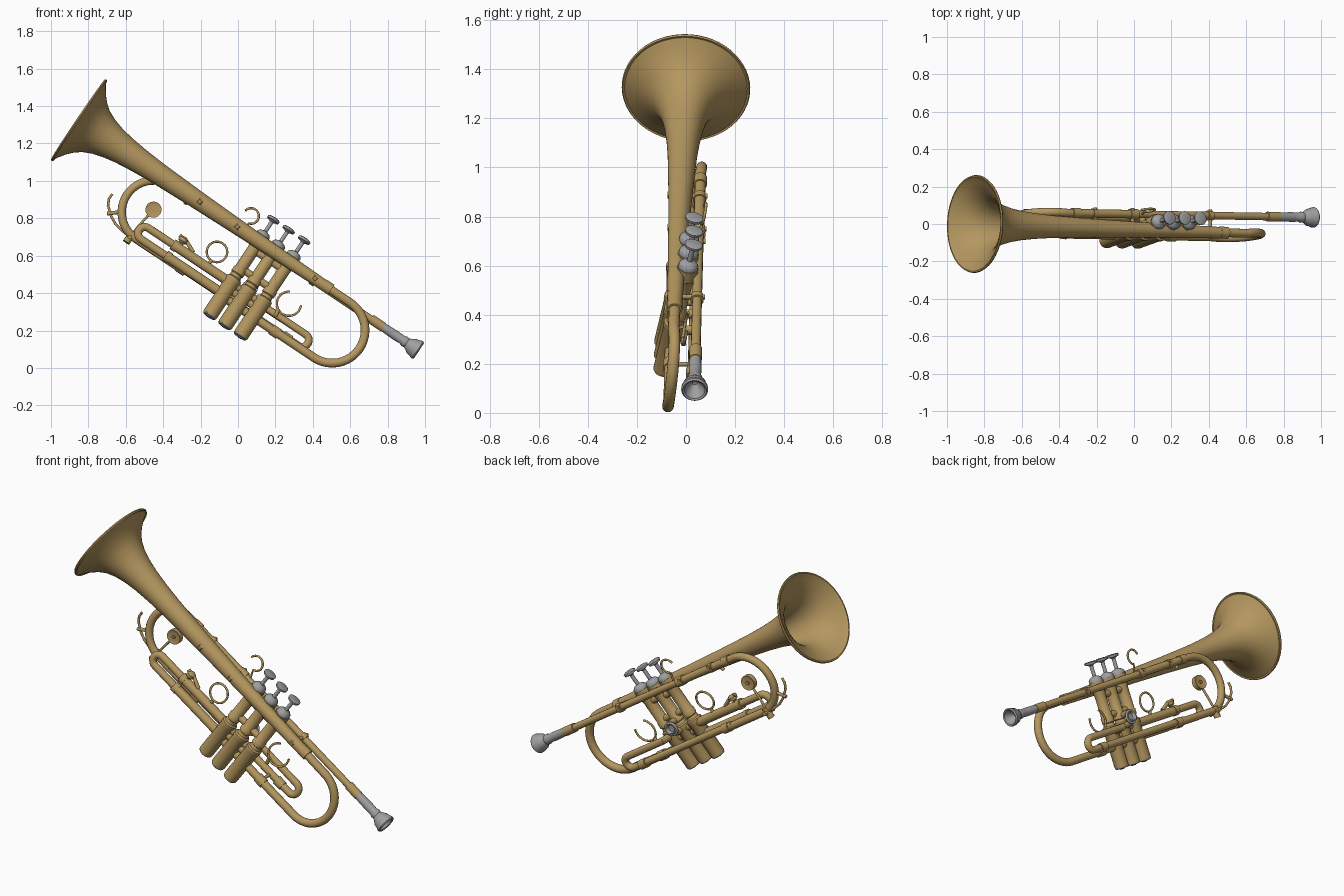
import bpy, bmesh, math
from mathutils import Vector

if "Cube" in bpy.data.objects:
    bpy.data.objects.remove(bpy.data.objects["Cube"], do_unlink=True)


def material(name, rgb):
    m = bpy.data.materials.new(name)
    m.use_nodes = True
    m.diffuse_color = (*rgb, 1)
    bsdf = next(n for n in m.node_tree.nodes if n.type == 'BSDF_PRINCIPLED')
    bsdf.inputs["Base Color"].default_value = (*rgb, 1)
    return m


BRASS = material("brass", (0.46, 0.31, 0.115))
SILVER = material("silver", (0.35, 0.35, 0.36))

# Instrument frame: s runs from bell to mouthpiece, u is up, v goes to the back
ORIGIN = Vector((-0.85, 0, 1.325))
A = Vector((0.832, -0.015, -0.554))
U = Vector((0.554, 0.2, 0.832))
V = Vector((0, 1, 0))
parts = []


def P(s, u, v):
    return ORIGIN + A * s + U * u + V * v


def register(name, data, mat):
    ob = bpy.data.objects.new(name, data)
    bpy.context.scene.collection.objects.link(ob)
    data.materials.append(mat)
    parts.append(ob)
    return ob


def lathe(name, base, axis, profile, mat=BRASS, seg=28):
    """Turn a (radius, distance) profile around an axis."""
    rot = axis.to_track_quat('Z', 'Y')
    bm = bmesh.new()
    rings = []
    for r, t in profile:
        rings.append([bm.verts.new(base + rot @ Vector((
            r * math.cos(math.tau * i / seg), r * math.sin(math.tau * i / seg), t)))
            for i in range(seg)])
    for a, b in zip(rings, rings[1:]):
        for i in range(seg):
            j = (i + 1) % seg
            bm.faces.new((a[i], a[j], b[j], b[i]))
    bmesh.ops.remove_doubles(bm, verts=bm.verts, dist=1e-5)
    bmesh.ops.recalc_face_normals(bm, faces=bm.faces)
    me = bpy.data.meshes.new(name)
    bm.to_mesh(me)
    bm.free()
    return register(name, me, mat)


def rod(name, a, b, r, mat=BRASS):
    d = b - a
    return lathe(name, a, d, [(0, 0), (r, 0), (r, d.length), (0, d.length)], mat, 20)


def tube(name, pts, r, mat=BRASS, closed=False):
    cu = bpy.data.curves.new(name, 'CURVE')
    cu.dimensions = '3D'
    cu.bevel_depth = r
    cu.bevel_resolution = 5
    cu.use_fill_caps = True
    sp = cu.splines.new('POLY')
    sp.points.add(len(pts) - 1)
    for p, q in zip(sp.points, pts):
        p.co = (*q, 1)
    sp.use_cyclic_u = closed
    return register(name, cu, mat)


def arc(s, u, r, a0, a1, v0, v1, n=24):
    out = []
    for i in range(n + 1):
        f = i / n
        a = math.radians(a0 + (a1 - a0) * f)
        out.append(P(s + r * math.cos(a), u + r * math.sin(a), v0 + (v1 - v0) * f))
    return out


def sleeve(name, s, u, v, length, r, mat=BRASS):
    return rod(name, P(s - length / 2, u, v), P(s + length / 2, u, v), r, mat)


# Bell: thin flared wall, outside then inside
flare = [(0.03, 1.6), (0.036, 1.3), (0.043, 1.0), (0.05, 0.75), (0.06, 0.5),
         (0.068, 0.39), (0.079, 0.29), (0.092, 0.22), (0.109, 0.16), (0.132, 0.11),
         (0.16, 0.073), (0.195, 0.042), (0.228, 0.019), (0.25, 0.006)]
rim = [(0.258, 0.008), (0.262, 0.001), (0.259, -0.006), (0.252, -0.006)]
inner = [(r - 0.006, t - 0.005) for r, t in reversed(flare[2:])]
bell_end = P(1.75, -0.01, -0.023)
lathe("bell", ORIGIN, bell_end - ORIGIN, flare + rim + inner + [(0, 0.99)], seg=56)

# Bow behind the valves, from the bell tail to the first valve
tube("bell_bow", [P(1.58, -0.008, -0.02)] + arc(1.75, -0.185, 0.176, 90, -90, -0.022, 0.03)
     + [P(1.17, -0.36, 0.03)], 0.0235)
sleeve("bow_upper_ferrule", 1.6, -0.008, -0.021, 0.05, 0.032)
sleeve("bow_lower_ferrule", 1.5, -0.361, 0.03, 0.05, 0.029)

# Leadpipe, tuning crook and lower return tubes
LV, RV = 0.072, 0.122
tube("leadpipe", [P(2.0, -0.02, LV), P(1.0, -0.02, LV)], 0.02)
tube("tuning_slide", [P(1.05, -0.02, LV)] + arc(0.605, -0.19, 0.17, 90, 270, LV, RV)
     + [P(0.9, -0.36, RV)], 0.0225)
tube("return_loop", [P(0.85, -0.355, RV)] + arc(1.645, -0.318, 0.036, -90, 90, RV, RV, 14)
     + [P(1.36, -0.282, RV), P(1.36, -0.282, 0.03)], 0.021)
for s, u, v in ((0.66, -0.02, LV), (1.03, -0.02, LV), (0.9, -0.358, RV), (1.57, -0.355, RV)):
    sleeve("tube_ferrule", s, u, v, 0.05, 0.0275)
sleeve("mouthpiece_receiver", 1.93, -0.02, LV, 0.08, 0.026)

# Long valve slide on the bell side
SV = 0.03
tube("third_slide", [P(1.36, -0.275, SV)] + arc(0.63, -0.311, 0.036, 90, 270, SV, SV, 14)
     + [P(1.2, -0.347, SV)], 0.0215)
for u in (-0.275, -0.347):
    sleeve("third_slide_outer", 0.97, u, SV, 0.34, 0.0265)
    sleeve("third_slide_ferrule", 0.8, u, SV, 0.03, 0.03)
tube("finger_ring", arc(1.005, -0.178, 0.055, 0, 345, SV, SV, 24), 0.006, closed=True)
rod("finger_ring_post", P(1.005, -0.26, SV), P(1.005, -0.233, SV), 0.01)

# Mouthpiece: shank, cup and hollow rim
lathe("mouthpiece", P(1.95, -0.02, LV), A, [
    (0, 0), (0.023, 0), (0.026, 0.1), (0.024, 0.14), (0.03, 0.155), (0.027, 0.17),
    (0.036, 0.185), (0.046, 0.2), (0.049, 0.22), (0.054, 0.228), (0.055, 0.24),
    (0.049, 0.247), (0.042, 0.243), (0.034, 0.22), (0.01, 0.19), (0, 0.188)], SILVER, 32)

# Valves: casing, caps, stem, button
VV = 0.024
casing = [(0, 0), (0.04, 0), (0.042, 0.01), (0.042, 0.215), (0.045, 0.22), (0.045, 0.24),
          (0.035, 0.247), (0.031, 0.265), (0.037, 0.27), (0.037, 0.3), (0.033, 0.305),
          (0.033, 0.43), (0.037, 0.46), (0.044, 0.465), (0.044, 0.515), (0, 0.515)]
top = [(0, 0.515), (0.04, 0.515), (0.04, 0.53), (0.03, 0.542), (0.014, 0.548), (0.011, 0.55),
       (0.011, 0.61), (0.02, 0.616), (0.035, 0.62), (0.037, 0.632), (0.03, 0.636), (0, 0.633)]
VALVES = (1.16, 1.258, 1.358)
for s in VALVES:
    base = P(s, -0.482, VV)
    lathe("valve_casing", base, U, casing)
    lathe("valve_piston_top", base, U, top, SILVER)
    lathe("valve_bottom_cap", base, U,
          [(0, -0.012), (0.012, -0.012), (0.016, -0.008), (0.036, -0.006), (0.041, 0.004), (0, 0.004)],
          SILVER)
for s in VALVES[:2]:
    for u in (-0.06, -0.18, -0.31):
        rod("valve_crossover", P(s, u, VV), P(s + 0.1, u, VV), 0.02)

# Short second valve slide pointing backwards
for u in (-0.27, -0.21):
    rod("second_slide_leg", P(1.258, u, VV), P(1.258, u, 0.105), 0.018)
lathe("second_slide_cap", P(1.258, -0.24, 0.1), V,
      [(0, 0), (0.03, 0), (0.034, 0.012), (0.026, 0.022), (0.02, 0.01), (0, 0.01)], SILVER)
tube("second_slide_ring", arc(1.258, -0.24, 0.036, 0, 345, 0.115, 0.115, 20), 0.007, SILVER, True)

# Braces between bell and leadpipe, with diamond flanges
for s, r in ((0.78, 0.05), (1.02, 0.043), (1.52, 0.031)):
    bv = -0.013 * s
    rod("bell_brace", P(s, -0.012, bv), P(s, -0.012, LV + 0.03), 0.01)
    lathe("brace_flange", P(s, -0.006, bv - r - 0.003), V,
          [(0, 0), (0.012, 0), (0.02, 0.006), (0.02, 0.012), (0, 0.012)], seg=4)
    sleeve("brace_collar", s, -0.02, LV, 0.03, 0.027)
rod("slide_brace", P(0.72, -0.02, LV), P(0.72, -0.06, LV), 0.01)
rod("slide_stop_brace", P(1.5, -0.355, 0.03), P(1.5, -0.355, RV), 0.009)

# Finger hooks
tube("little_finger_hook", arc(1.05, 0.083, 0.042, 170, -75, LV, LV, 20)
     + [P(1.08, -0.01, LV)], 0.006)
tube("thumb_hook", arc(1.479, -0.195, 0.065, 120, 385, 0.06, 0.06, 24), 0.006)
rod("thumb_hook_post", P(1.455, -0.29, 0.07), P(1.45, -0.25, 0.06), 0.011)

# Water key: lever, pivot, disc and pad
KY = 0.045
pivot = Vector((-0.578, KY, 0.7))
tube("water_key_lever", [Vector((x, KY, z)) for x, z in (
    (-0.672, 0.93), (-0.69, 0.905), (-0.695, 0.87), (-0.678, 0.81),
    (-0.655, 0.77), (-0.62, 0.735))] + [pivot], 0.007)
rod("water_key_arm", Vector((-0.70, KY, 0.825)), Vector((-0.62, KY, 0.835)), 0.01)
rod("water_key_pivot", pivot - V * 0.05, pivot + V * 0.035, 0.012)
rod("water_key_pad", pivot - U * 0.035, pivot + U * 0.03, 0.02)
disc = P(0.597, -0.178, 0.09)
tube("disc_rod", [pivot, Vector((-0.53, KY, 0.76)), disc], 0.007)
lathe("stop_disc", disc - V * 0.011, V, [
    (0, -0.008), (0.01, -0.008), (0.01, 0), (0.03, 0), (0.043, -0.004), (0.043, 0.026),
    (0.03, 0.022), (0.01, 0.022), (0.01, 0.03), (0, 0.03)])

# Small water key on the upper slide tube
lathe("slide_knob", P(0.82, -0.265, SV), U,
      [(0, 0), (0.012, 0), (0.01, 0.02), (0.024, 0.03), (0.026, 0.048), (0.016, 0.058), (0, 0.06)])
tube("slide_knob_arm", [P(0.79, -0.215, SV), P(0.84, -0.222, SV), P(0.9, -0.25, SV)], 0.011)

# Finish: turn curves into meshes and smooth everything
bpy.ops.object.select_all(action='DESELECT')
curves = [o for o in parts if o.type == 'CURVE']
for o in curves:
    o.select_set(True)
bpy.context.view_layer.objects.active = curves[0]
bpy.ops.object.convert(target='MESH')
for o in parts:
    o.select_set(True)
bpy.ops.object.shade_smooth_by_angle(angle=math.radians(40))
bpy.ops.object.select_all(action='DESELECT')
